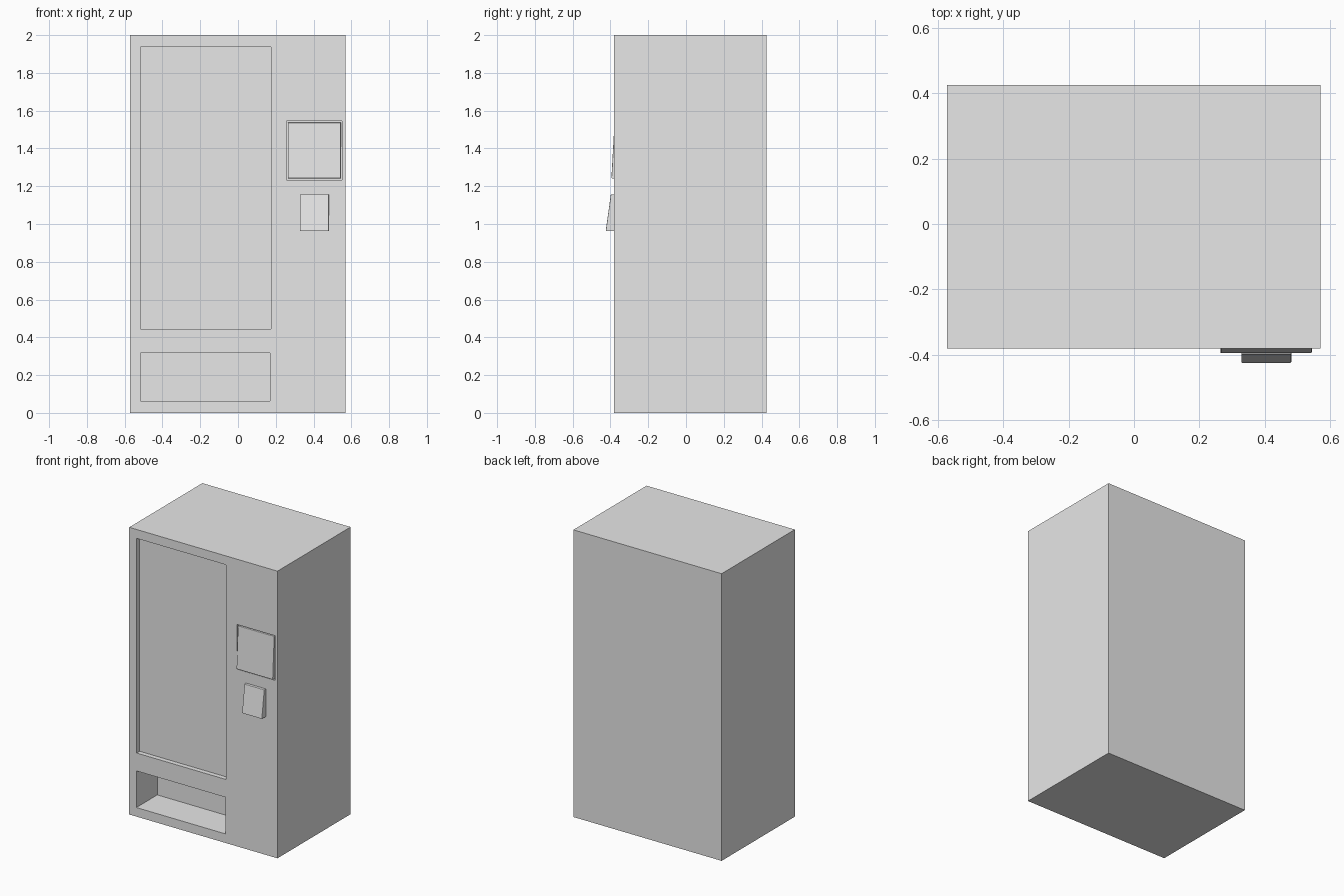
import bpy, bmesh

if "Cube" in bpy.data.objects:
    bpy.data.objects.remove(bpy.data.objects["Cube"])

grey = bpy.data.materials.new("light_grey")
grey.diffuse_color = (0.8, 0.8, 0.8, 1)
grey.use_nodes = True
grey.node_tree.nodes["Principled BSDF"].inputs["Base Color"].default_value = grey.diffuse_color

FRONT, BACK = -0.38, 0.425


def wedge(name, x0, x1, z0, z1, front_low, front_high, back, bevel=0.0):
    """Box whose front face may lean back from front_low (bottom) to front_high (top)."""
    profile = [(front_low, z0), (back, z0), (back, z1), (front_high, z1)]
    bm = bmesh.new()
    face = bm.faces.new([bm.verts.new((x0, y, z)) for y, z in profile])
    out = bmesh.ops.extrude_face_region(bm, geom=[face])
    moved = [v for v in out["geom"] if isinstance(v, bmesh.types.BMVert)]
    bmesh.ops.translate(bm, verts=moved, vec=(x1 - x0, 0, 0))
    bmesh.ops.recalc_face_normals(bm, faces=bm.faces)
    if bevel:
        # soften only the edges touching the front face
        limit = max(front_low, front_high) + 1e-4
        edges = [e for e in bm.edges if all(v.co.y < limit for v in e.verts)]
        bmesh.ops.bevel(bm, geom=edges, offset=bevel, segments=2,
                        profile=0.5, affect='EDGES')
    mesh = bpy.data.meshes.new(name)
    bm.to_mesh(mesh)
    bm.free()
    mesh.materials.append(grey)
    obj = bpy.data.objects.new(name, mesh)
    bpy.context.collection.objects.link(obj)
    return obj


# Cabinet
cabinet = wedge("cabinet", -0.572, 0.57, 0, 2, FRONT, FRONT, BACK)

# Recesses in the front: x range, z range, depth
recesses = {
    "display_window": (-0.515, 0.175, 0.443, 1.938, 0.033),
    "delivery_slot": (-0.517, 0.17, 0.063, 0.318, 0.23),
    "screen_seat": (0.257, 0.55, 1.234, 1.545, 0.03),
}
for name, (x0, x1, z0, z1, depth) in recesses.items():
    cutter = wedge(name + "_cutter", x0, x1, z0, z1,
                   FRONT - 0.1, FRONT - 0.1, FRONT + depth)
    cutter.hide_render = True
    mod = cabinet.modifiers.new(name, 'BOOLEAN')
    mod.operation = 'DIFFERENCE'
    mod.solver = 'EXACT'
    mod.object = cutter
    bpy.context.view_layer.objects.active = cabinet
    bpy.ops.object.modifier_apply(modifier=name)
    bpy.data.objects.remove(cutter)

# Tilted screen sitting in its seat, and the payment pad below it
wedge("screen", 0.264, 0.544, 1.242, 1.537, -0.395, -0.3785, -0.349, 0.004)
wedge("payment_pad", 0.328, 0.481, 0.963, 1.156, -0.425, -0.398, -0.375, 0.003)
